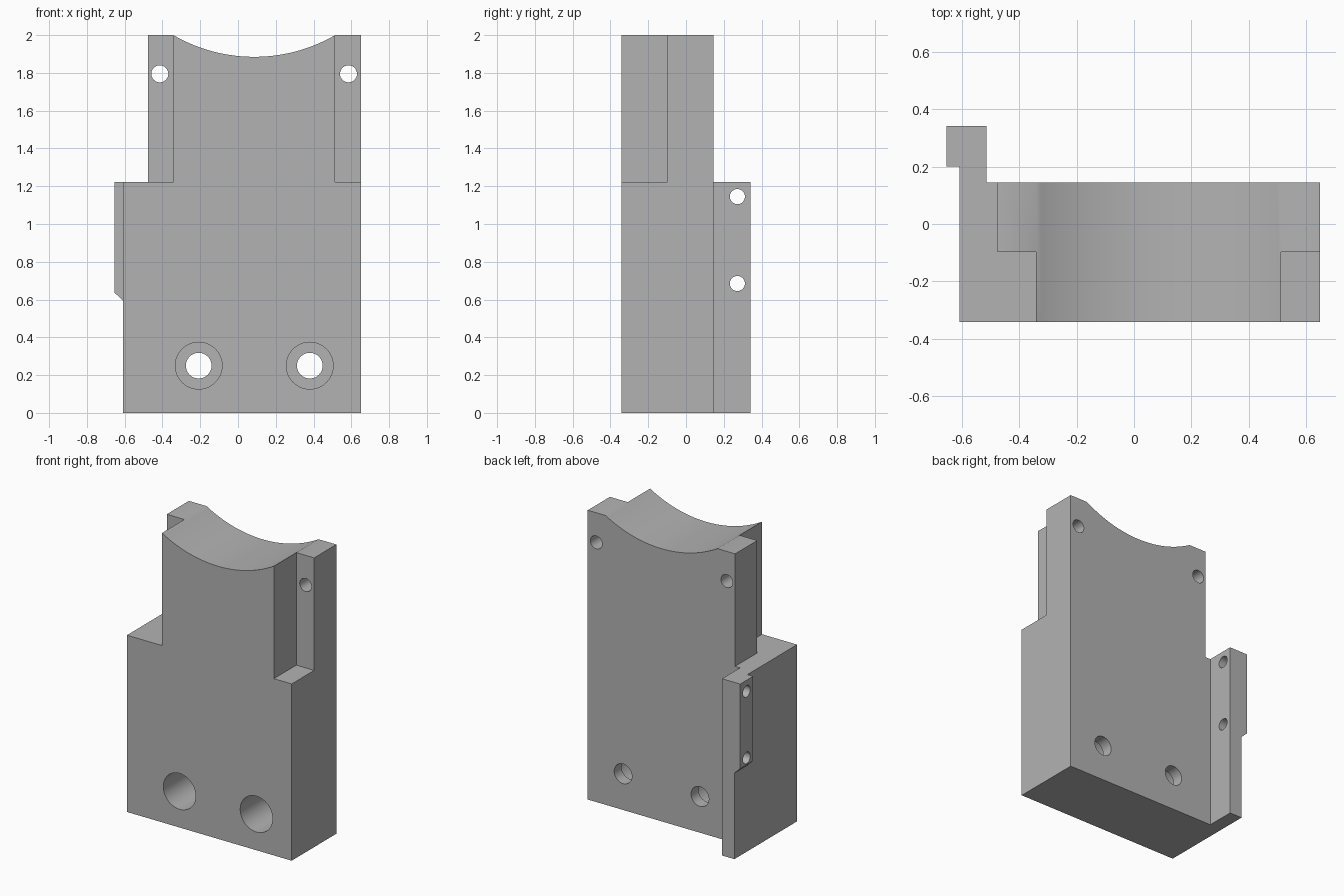
import bpy, bmesh, math
from mathutils import Vector

if "Cube" in bpy.data.objects:
    bpy.data.objects.remove(bpy.data.objects["Cube"], do_unlink=True)

FRONT, BACK, RIM = -0.342, 0.145, 0.342   # y of front, back and flange rim
RIGHT, LEFT, SHOULDER = -0.61, 0.65, 1.222

grey = bpy.data.materials.new("plain grey")
grey.use_nodes = True
colour = (0.45, 0.45, 0.45, 1)
grey.diffuse_color = colour
grey.node_tree.nodes["Principled BSDF"].inputs["Base Color"].default_value = colour


def prism(name, profile, y0, y1):
    """Extrude an (x, z) outline from y0 to y1."""
    bm = bmesh.new()
    face = bm.faces.new([bm.verts.new((x, y0, z)) for x, z in profile])
    new = bmesh.ops.extrude_face_region(bm, geom=[face])["geom"]
    bmesh.ops.translate(bm, vec=(0, y1 - y0, 0),
                        verts=[v for v in new if isinstance(v, bmesh.types.BMVert)])
    bmesh.ops.recalc_face_normals(bm, faces=bm.faces)
    mesh = bpy.data.meshes.new(name)
    bm.to_mesh(mesh)
    bm.free()
    mesh.materials.append(grey)
    obj = bpy.data.objects.new(name, mesh)
    bpy.context.collection.objects.link(obj)
    return obj


def box(name, x0, x1, y0, y1, z0, z1):
    return prism(name, [(x0, z0), (x1, z0), (x1, z1), (x0, z1)], y0, y1)


def drill(name, start, end, radius):
    """Cylinder cutter between two points."""
    start, end = Vector(start), Vector(end)
    axis = end - start
    bpy.ops.mesh.primitive_cylinder_add(
        vertices=48, radius=radius, depth=axis.length, location=(start + end) / 2,
        rotation=axis.to_track_quat("Z", "Y").to_euler())
    obj = bpy.context.object
    obj.name = name
    obj.data.materials.append(grey)
    return obj


# Main plate with a circular saddle across the top
half, sag, mid = 0.428, 0.115, 0.086
radius = (half ** 2 + sag ** 2) / (2 * sag)
sweep, steps = math.asin(half / radius), 48
saddle = []
for i in range(steps + 1):
    a = sweep * (1 - 2 * i / steps)
    saddle.append((mid + radius * math.sin(a), 2 - sag + radius * (1 - math.cos(a))))
plate = prism("mounting_plate", [(RIGHT, 0), (LEFT, 0), (LEFT, 2)] + saddle +
              [(-0.477, 2), (-0.477, SHOULDER), (RIGHT, SHOULDER)], FRONT, BACK)

# Rear flange and its side pad with a chamfered lower end
additions = [
    box("rear_flange", RIGHT, -0.515, 0, RIM, 0, SHOULDER),
    prism("flange_pad", [(-0.56, 0.595), (RIGHT, 0.595), (-0.654, 0.637),
                         (-0.654, SHOULDER), (-0.56, SHOULDER)], 0.2, RIM),
]

# Front corner recesses
cutters = [
    box("right_recess_cutter", -0.7, mid - half, -0.6, -0.097, SHOULDER, 2.3),
    box("left_recess_cutter", mid + half, 0.9, -0.6, -0.097, SHOULDER, 2.3),
]
# Upper screw holes
for x in (-0.414, 0.585):
    cutters.append(drill("upper_hole_cutter", (x, -0.6, 1.795), (x, 0.3, 1.795), 0.045))
# Lower counterbored holes
for x in (-0.208, 0.38):
    cutters.append(drill("counterbore_cutter", (x, -0.6, 0.25), (x, 0.065, 0.25), 0.124))
    cutters.append(drill("lower_hole_cutter", (x, -0.1, 0.25), (x, 0.3, 0.25), 0.068))
# Flange cross holes
for z in (0.685, 1.145):
    cutters.append(drill("flange_hole_cutter", (-0.9, 0.272, z), (-0.3, 0.272, z), 0.04))

for operation, parts in (("UNION", additions), ("DIFFERENCE", cutters)):
    for part in parts:
        mod = plate.modifiers.new(part.name, "BOOLEAN")
        mod.operation, mod.solver, mod.object = operation, "EXACT", part
        part.hide_render = True

# Bake the cuts, tidy coplanar pieces and remove the helpers
bpy.context.view_layer.update()
baked = bpy.data.meshes.new_from_object(
    plate.evaluated_get(bpy.context.evaluated_depsgraph_get()))
plate.modifiers.clear()
plate.data = baked
for part in additions + cutters:
    bpy.data.objects.remove(part, do_unlink=True)
bm = bmesh.new()
bm.from_mesh(baked)
bmesh.ops.remove_doubles(bm, verts=bm.verts, dist=0.0001)
bmesh.ops.dissolve_limit(bm, angle_limit=math.radians(0.2), verts=bm.verts, edges=bm.edges)
bm.to_mesh(baked)
bm.free()

bpy.ops.object.select_all(action="DESELECT")
plate.select_set(True)
bpy.context.view_layer.objects.active = plate
bpy.ops.object.shade_smooth_by_angle(angle=math.radians(30))
